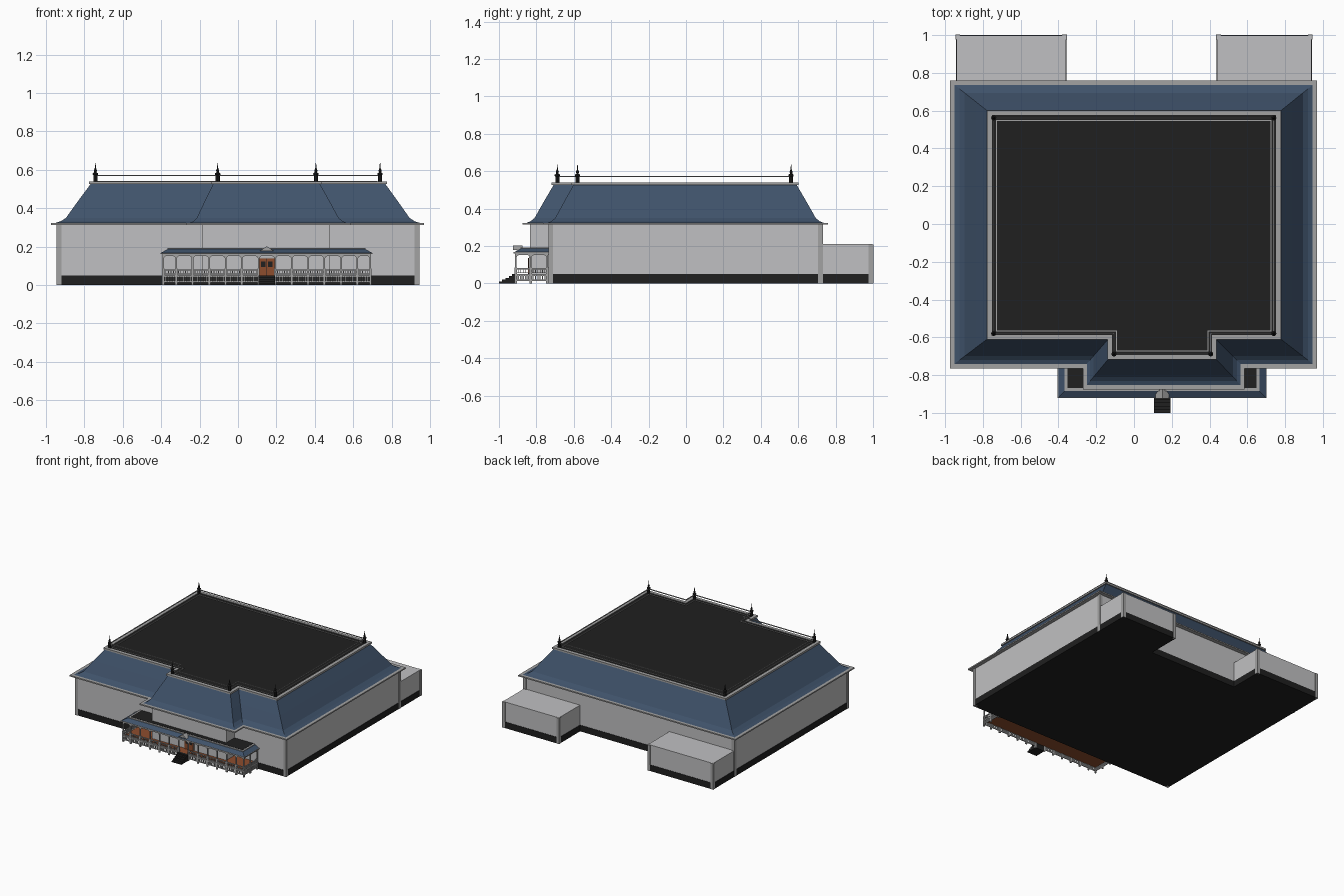
import bpy, bmesh, math

if "Cube" in bpy.data.objects:
    bpy.data.objects.remove(bpy.data.objects["Cube"])

def mat(name, c):
    m = bpy.data.materials.new(name)
    m.diffuse_color = (*c, 1)
    m.use_nodes = True
    m.node_tree.nodes["Principled BSDF"].inputs["Base Color"].default_value = m.diffuse_color
    return m

WALL = mat("light grey wall", (0.53, 0.53, 0.54))
TRIM = mat("grey trim", (0.36, 0.36, 0.36))
ROOF = mat("slate blue roof", (0.05, 0.085, 0.145))
BLACK = mat("black", (0.014, 0.014, 0.014))
BROWN = mat("brown wood", (0.27, 0.075, 0.027))

def finish(name, bm, m):
    bmesh.ops.recalc_face_normals(bm, faces=bm.faces[:])
    me = bpy.data.meshes.new(name)
    bm.to_mesh(me)
    bm.free()
    me.materials.append(m)
    o = bpy.data.objects.new(name, me)
    bpy.context.collection.objects.link(o)
    return o

def add_box(bm, x0, x1, y0, y1, z0, z1):
    r = bmesh.ops.create_cube(bm, size=1)
    for v in r["verts"]:
        v.co = (x0 if v.co.x < 0 else x1, y0 if v.co.y < 0 else y1, z0 if v.co.z < 0 else z1)

def boxes(name, m, *items):
    bm = bmesh.new()
    for b in items:
        add_box(bm, *b)
    return finish(name, bm, m)

def loft(name, rings, m, caps=True, closed=False):
    """Skin a list of (outline, z) rings."""
    bm = bmesh.new()
    vs = [[bm.verts.new((x, y, z)) for x, y in pts] for pts, z in rings]
    pairs = list(zip(vs, vs[1:])) + ([(vs[-1], vs[0])] if closed else [])
    for a, b in pairs:
        for i in range(len(a)):
            j = (i + 1) % len(a)
            bm.faces.new((a[i], a[j], b[j], b[i]))
    if caps and not closed:
        bm.faces.new(vs[0])
        bm.faces.new(vs[-1])
    return finish(name, bm, m)

def outline(p, d=0):
    """T-shaped outline: main rectangle with a front bay, inset by d."""
    x0, x1, y0, y1, a, b, f = p
    x0, y0, a, f, x1, y1, b = x0 + d, y0 + d, a + d, f + d, x1 - d, y1 - d, b - d
    return [(x0, y0), (a, y0), (a, f), (b, f), (b, y0), (x1, y0), (x1, y1), (x0, y1)]

def rect(x0, x1, y0, y1):
    return [(x0, y0), (x1, y0), (x1, y1), (x0, y1)]

def frame(name, p, d0, d1, z0, z1, m):
    o, i = outline(p, d0), outline(p, d1)
    return loft(name, [(o, z0), (o, z1), (i, z1), (i, z0)], m, closed=True)

# Walls, front bay and rear wings
main = (-.94, .94, -.73, .727)
wings = [(-.94, -.36, .70, .997), (.44, .94, .70, .997)]
boxes("main_walls", WALL, (*main, .002, .32))
boxes("front_bay_walls", WALL, (-.185, .48, -.835, -.72, .045, .32))
for n, w in zip(("left", "right"), wings):
    boxes(n + "_rear_wing", WALL, (*w, .002, .21))

# Black plinths and grey corner boards
e = .003
boxes("plinth", BLACK, *[(a - e, b + e, c - e, d + e, 0, .05) for a, b, c, d in [main] + wings])
t, g = .02, .005
corners = [(x, y, h) for x, y, h in (
    (-.94, -.73, .32), (.94, -.73, .32), (-.94, .727, .32), (.94, .727, .32),
    (-.94, .997, .21), (-.36, .997, .21), (.44, .997, .21), (.94, .997, .21))]
posts = []
for x, y, h in corners:
    sx = 1 if x in (.94, -.36) else -1
    sy = 1 if y > 0 else -1
    xs, ys = sorted((x + sx * g, x - sx * t)), sorted((y + sy * g, y - sy * t))
    posts.append((*xs, *ys, 0, h - .001))
boxes("corner_boards", TRIM, *posts)

# Main mansard roof with flared eaves
EAVE = (-.974, .97, -.764, .76, -.27, .585, -.875)
FOOT = (-.95, .946, -.74, .736, -.25, .565, -.852)
TOP = (-.765, .765, -.6, .59, -.128, .425, -.706)
loft("eave_cornice", [(outline(EAVE), .314), (outline(EAVE), .324)], TRIM)
foot, top = outline(FOOT), outline(TOP)
mix = lambda k: [(a[0] + (b[0] - a[0]) * k, a[1] + (b[1] - a[1]) * k) for a, b in zip(foot, top)]
loft("mansard_roof", [(mix(k), z) for k, z in
     ((0, .324), (.14, .332), (.29, .35), (.62, .435), (1, .53))], ROOF)
frame("roof_top_cornice", TOP, -.012, .012, .526, .54, TRIM)
loft("flat_roof_deck", [(outline(TOP, .01), .525), (outline(TOP, .01), .536)], BLACK)

# Roof railing and finials
RAIL = (-.743, .74, -.58, .562, -.106, .406, -.688)
frame("roof_rail", RAIL, -.003, .003, .568, .574, TRIM)
frame("roof_rail_curb", RAIL, .012, .017, .534, .541, TRIM)
prof = [(.011, .534), (.011, .572), (.014, .575), (.014, .582), (.006, .587),
        (.008, .597), (.003, .61), (.001, .637)]
ro = outline(RAIL)
for i in (0, 2, 3, 5, 6, 7):
    cx, cy = ro[i]
    loft("roof_finial", [([(cx + r * math.cos(k * math.pi / 4), cy + r * math.sin(k * math.pi / 4))
         for k in range(8)], z) for r, z in prof], BLACK)

# Porch floor, ceiling and hipped roof
PX0, PX1, PY = -.39, .69, -.91
boxes("porch_floor", BROWN, (PX0, PX1, PY, -.73, .042, .05))
boxes("porch_beam", TRIM, (PX0 - .004, PX1 + .004, PY - .004, PY + .008, .152, .164),
      (PX0 - .004, PX0 + .008, PY, -.73, .152, .164), (PX1 - .008, PX1 + .004, PY, -.73, .152, .164))
eave = rect(-.405, .702, -.922, -.73)
loft("porch_cornice", [(eave, .161), (eave, .168)], TRIM)
loft("porch_roof", [(rect(-.401, .698, -.918, -.73), .168), (rect(-.365, .662, -.882, -.73), .188)], ROOF)
loft("porch_roof_edge", [(rect(-.367, .664, -.884, -.73), .186), (rect(-.367, .664, -.884, -.73), .192)], TRIM)
boxes("porch_flat_deck", BLACK, (-.352, .649, -.869, -.731, .187, .1935))

# Small gable over the entrance
bm = bmesh.new()
tri = [[bm.verts.new((.15 + x, y, z)) for x, z in ((-.035, .178), (.035, .178), (0, .203))] for y in (-.924, -.875)]
bm.faces.new(tri[0])
bm.faces.new(tri[1])
for i in range(3):
    j = (i + 1) % 3
    bm.faces.new((tri[0][i], tri[0][j], tri[1][j], tri[1][i]))
finish("entrance_gable", bm, TRIM)

# Porch columns with curved brackets, railings and slatted skirt
cols, skirt = bmesh.new(), bmesh.new()

def column(x, y):
    add_box(cols, x - .004, x + .004, y - .004, y + .004, .0, .155)
    add_box(cols, x - .006, x + .006, y - .006, y + .006, .0, .085)

def bracket(x, y, dx, dy):
    r = .026
    prof = [(0, 0), (r, 0)] + [(r - r * math.sin(a), -r + r * math.cos(a))
                               for a in (math.pi * k / 8 for k in range(1, 5))]
    w = .003
    two = [[cols.verts.new((x + dx * u + s * w * abs(dy), y + dy * u + s * w * abs(dx), .154 + v))
            for u, v in prof] for s in (-1, 1)]
    n = len(prof)
    for i in range(n):
        j = (i + 1) % n
        cols.faces.new((two[0][i], two[0][j], two[1][j], two[1][i]))
    for q in two:
        for i in range(1, n - 1):
            cols.faces.new((q[0], q[i], q[i + 1]))

def bay(x0, y0, x1, y1, door=False):
    """One opening between two columns."""
    dx, dy = (1, 0) if y0 == y1 else (0, 1)
    bracket(x0, y0, dx, dy)
    bracket(x1, y1, -dx, -dy)
    if door:
        return
    def bar(z0, z1, w=.003):
        add_box(skirt, x0 - w * dy, x1 + w * dy, y0 - w * dx, y1 + w * dx, z0, z1)
    bar(.076, .082, .004)
    bar(.056, .060)
    bar(.041, .051, .005)
    bar(.014, .021)
    n = max(3, round((x1 - x0 + y1 - y0) / .0125))
    for k in range(1, n):
        x, y = x0 + (x1 - x0) * k / n, y0 + (y1 - y0) * k / n
        add_box(skirt, x - .002, x + .002, y - .002, y + .002, .058, .078)
        add_box(skirt, x - .003, x + .003, y - .003, y + .003, .018, .043)

offs = (.043, .13, .215, .3, .387, .472, .54)
xs = sorted([.15 - o for o in offs] + [.15 + o for o in offs])
for x in xs:
    column(x, PY)
for a, b in zip(xs, xs[1:]):
    bay(a, PY, b, PY, door=abs(a + b - .3) < .01)
for x in (xs[0], xs[-1]):
    for y in (-.83, -.742):
        column(x, y)
    bay(x, PY, x, -.83)
    bay(x, -.83, x, -.742)
finish("porch_columns", cols, TRIM)
finish("porch_railings", skirt, TRIM)

# Entrance steps
boxes("entrance_steps", BLACK, *[(.107, .193, -1 + .0175 * k, -.908, .01 * k, .01 * (k + 1)) for k in range(5)])

# Front door with frame, panes and panels
boxes("door_frame", TRIM, (.105, .195, -.84, -.834, .05, .143))
boxes("front_door", BROWN, (.111, .189, -.843, -.834, .05, .137))
boxes("door_panes", BLACK, *[(x - .011, x + .011, -.845, -.84, z, z + h)
      for x in (.132, .168) for z, h in ((.095, .028),)], (.149, .151, -.845, -.84, .05, .137))
